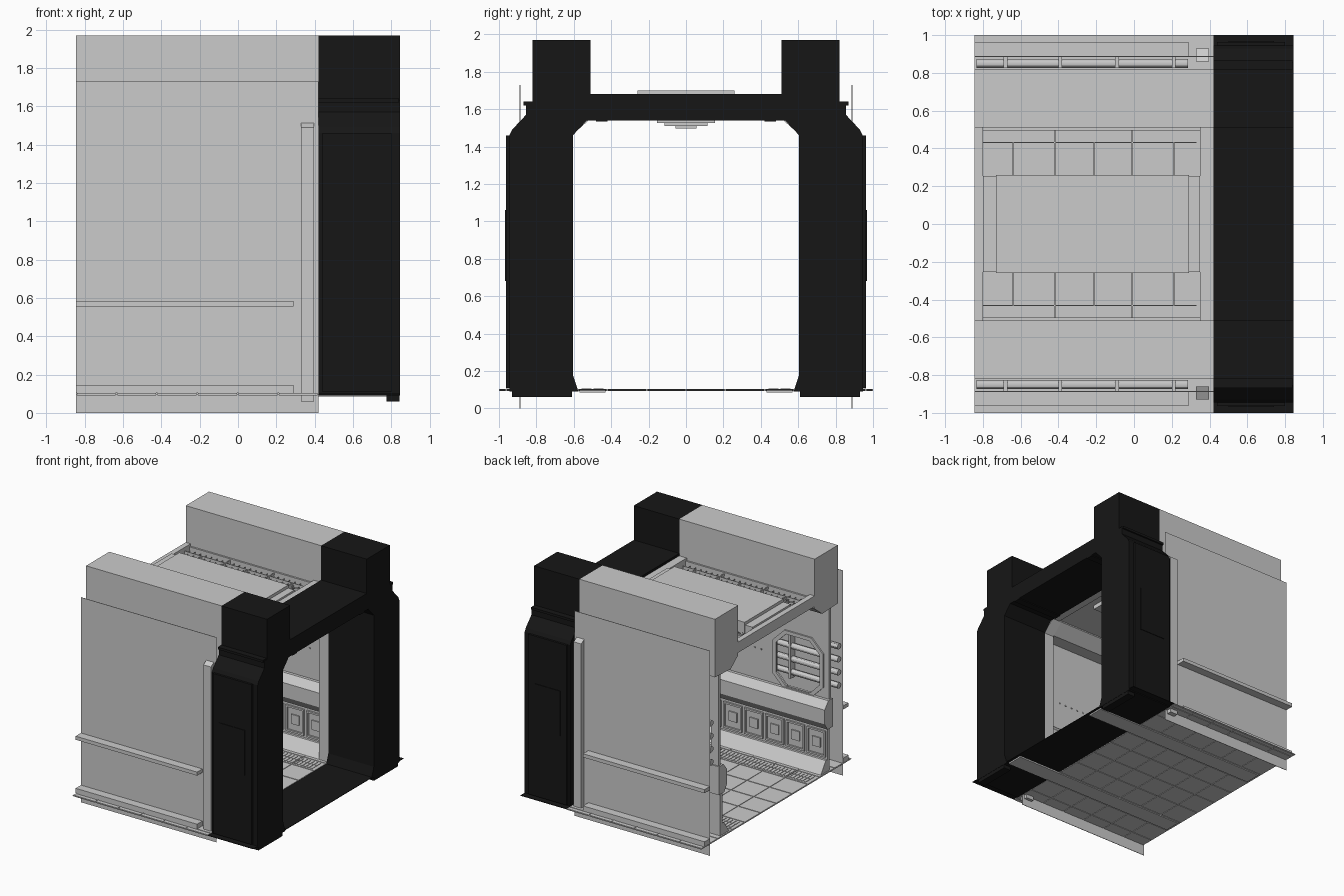
import bpy, bmesh, math
from mathutils import Vector

if "Cube" in bpy.data.objects:
    bpy.data.objects.remove(bpy.data.objects["Cube"])

black = bpy.data.materials.new("black_paint")
black.diffuse_color = (0.008, 0.008, 0.008, 1)
black.use_nodes = True
black.node_tree.nodes["Principled BSDF"].inputs["Base Color"].default_value = black.diffuse_color


def finish(name, bm, mat=None):
    bmesh.ops.recalc_face_normals(bm, faces=bm.faces[:])
    me = bpy.data.meshes.new(name)
    bm.to_mesh(me)
    bm.free()
    ob = bpy.data.objects.new(name, me)
    bpy.context.collection.objects.link(ob)
    if mat:
        me.materials.append(mat)
    return ob


def add_box(bm, x0, x1, y0, y1, z0, z1):
    r = bmesh.ops.create_cube(bm, size=1)
    for v in r["verts"]:
        v.co = Vector((x0 if v.co.x < 0 else x1, y0 if v.co.y < 0 else y1, z0 if v.co.z < 0 else z1))


def boxes(name, dims, mat=None, mirror=False):
    """One object from several boxes, optionally copied to the -y side."""
    bm = bmesh.new()
    for x0, x1, y0, y1, z0, z1 in dims:
        add_box(bm, x0, x1, y0, y1, z0, z1)
        if mirror:
            add_box(bm, x0, x1, -y1, -y0, z0, z1)
    return finish(name, bm, mat)


def prism(name, pts, x0, x1, mat=None, mirror=False):
    """Extrude a (y, z) outline along x."""
    bm = bmesh.new()
    for s in ((1, -1) if mirror else (1,)):
        f = bm.faces.new([bm.verts.new((x0, s * y, z)) for y, z in pts])
        r = bmesh.ops.extrude_face_region(bm, geom=[f])
        for v in r["geom"]:
            if isinstance(v, bmesh.types.BMVert):
                v.co.x = x1
    return finish(name, bm, mat)


def holed_plate(name, outer, inner, y0, y1):
    """Plate in the xz plane with a hole, on both sides of the corridor."""
    bm = bmesh.new()
    for s in (1, -1):
        edges = []
        for loop in (outer, inner):
            vs = [bm.verts.new((x, s * y0, z)) for x, z in loop]
            edges += [bm.edges.new((vs[i], vs[i - 1])) for i in range(len(vs))]
        g = bmesh.ops.triangle_fill(bm, edges=edges, use_beauty=True)["geom"]
        fs = [f for f in g if isinstance(f, bmesh.types.BMFace)]
        r = bmesh.ops.extrude_face_region(bm, geom=fs)
        for v in r["geom"]:
            if isinstance(v, bmesh.types.BMVert):
                v.co.y = s * y1
    return finish(name, bm)


def octagon(cx, cz, w, h, c):
    return [(cx - w, cz - h + c), (cx - w + c, cz - h), (cx + w - c, cz - h), (cx + w, cz - h + c),
            (cx + w, cz + h - c), (cx + w - c, cz + h), (cx - w + c, cz + h), (cx - w, cz + h - c)]


L, M, R = -0.845, 0.42, 0.845

# Black end arch
half = [(0.53, 1.54), (0.605, 1.46), (0.605, 0.18), (0.575, 0.09), (0.945, 0.09), (0.945, 1.46),
        (0.93, 1.49), (0.855, 1.57), (0.855, 1.63), (0.82, 1.63), (0.82, 1.97), (0.51, 1.97), (0.51, 1.68)]
prism("end_arch", half + [(-y, z) for y, z in reversed(half)], M, R, black)
boxes("arch_leg_plates", [(0.44, 0.80, 0.945, 0.963, 0.11, 1.46), (0.50, 0.74, 0.963, 0.968, 0.68, 1.06),
                          (M, 0.84, 0.82, 0.868, 1.62, 1.64), (M, R, 0.42, 0.48, 1.533, 1.545)], black, True)
boxes("arch_feet", [(0.775, 0.843, 0.61, 0.93, 0.06, 0.1)], black, True)
boxes("arch_threshold", [(M, R, -1, 1, 0.097, 0.102)], black)

# Outer side skins, ledges and pillar
boxes("outer_wall", [(L, M, 0.885, 0.889, 0, 1.73)], None, True)
boxes("outer_ledges", [(L, 0.29, 0.888, 0.96, 0.555, 0.585), (L, 0.29, 0.888, 0.96, 0.105, 0.145)], None, True)
bm = bmesh.new()
for s in (1, -1):
    add_box(bm, 0.328, 0.398, s * 0.93 if s < 0 else 0.86, -0.86 if s < 0 else 0.93, 0.06, 1.53)
for v in bm.verts:
    if v.co.z > 1 and abs(v.co.y) > 0.9:
        v.co.z = 1.49
finish("outer_pillar", bm)

# Upper side housings with chamfered underside
prism("roof_housing", [(0.51, 1.97), (0.82, 1.97), (0.82, 1.48), (0.61, 1.47), (0.51, 1.55)], L, M, None, True)

# Ceiling: base, raised panel, cross beams, lamp
boxes("ceiling_base", [(L + 0.03, M, -0.52, 0.52, 1.56, 1.59)])
boxes("ceiling_panel", [(-0.73, 0.29, -0.26, 0.26, 1.58, 1.70), (-0.80, 0.35, -0.255, 0.255, 1.58, 1.675)])
boxes("ceiling_beams", [(L, -0.80, -0.51, 0.51, 1.57, 1.66), (0.35, M, -0.51, 0.51, 1.55, 1.66)])
boxes("ceiling_lamp", [(-0.73, 0.29, -0.155, 0.155, 1.525, 1.56), (-0.68, 0.24, -0.115, 0.115, 1.51, 1.53),
                       (-0.6, 0.16, -0.055, 0.055, 1.497, 1.515)])

# Honeycomb roof grates with dividers
bm = bmesh.new()
r = 0.03
for s in (1, -1):
    for j in range(5):
        for i in range(21):
            cx = -0.765 + i * r * math.sqrt(3) + (j % 2) * r * math.sqrt(3) / 2
            cy = s * (0.292 + j * r * 1.5)
            if cx < 0.30:
                bm.faces.new([bm.verts.new((cx + r * math.sin(k * math.pi / 3),
                                            cy + r * math.cos(k * math.pi / 3), 1.615)) for k in range(6)])
cells = bm.faces[:]
bmesh.ops.inset_individual(bm, faces=cells, thickness=0.004)
bmesh.ops.delete(bm, geom=cells, context="FACES")
grate = finish("honeycomb_grate", bm)
grate.modifiers.new("thickness", "SOLIDIFY").thickness = 0.012
bars = [(x - 0.004, x + 0.004, 0.26, 0.43 if i % 2 == 0 else 0.5, 1.59, 1.63)
        for i, x in enumerate((-0.64, -0.42, -0.21, -0.01, 0.21))]
boxes("grate_dividers", bars + [(-0.80, 0.33, 0.428, 0.434, 1.59, 1.63), (-0.80, 0.35, 0.495, 0.51, 1.59, 1.64)], None, True)

# Floor sheet, tiles and slotted drain strips
step = (M - L) / 6
rows = [-1, -0.96, -0.78, -0.58, -0.42, -0.21, 0, 0.21, 0.42, 0.58, 0.78, 0.96, 1]
boxes("floor_sheet", [(L, M, -1, 1, 0.096, 0.099)])
boxes("floor_tiles", [(L + i * step + 0.004, L + (i + 1) * step - 0.004, a + 0.004, b - 0.004, z, z + 0.004)
                      for i in range(6) for a, b in zip(rows, rows[1:]) for z in (0.092, 0.099)])
boxes("floor_drains", [(-0.82, R - 0.02, 0.43, 0.57, 0.085, 0.097)] +
      [(-0.81 + i * 0.031, -0.793 + i * 0.031, y, y + 0.055, 0.1, 0.107)
       for i in range(39) for y in (0.44, 0.505)], None, True)

# Inner walls with octagonal pipe window
wall = [(-0.83, 0.5), (0.34, 0.5), (0.34, 1.5), (-0.83, 1.5)]
holed_plate("inner_wall", wall, octagon(-0.545, 0.93, 0.215, 0.23, 0.1), 0.725, 0.75)
holed_plate("window_frame", octagon(-0.545, 0.93, 0.235, 0.25, 0.108),
            octagon(-0.545, 0.93, 0.205, 0.22, 0.095), 0.712, 0.727)
boxes("wall_bolts", [(-0.2 + i * 0.06, -0.19 + i * 0.06, 0.718, 0.727, 0.95, 0.96) for i in range(7)], None, True)

# Console rail and patterned lower panel
prism("console_rail", [(0.76, 0.70), (0.70, 0.70), (0.65, 0.64), (0.65, 0.52), (0.69, 0.46), (0.76, 0.46)],
      -0.84, 0.34, None, True)
prism("lower_wall", [(0.70, 0.47), (0.73, 0.47), (0.73, 0.1), (0.61, 0.1), (0.68, 0.2), (0.70, 0.2)],
      -0.83, 0.34, None, True)
frames, w = [], 1.17 / 6
for i in range(6):
    x = -0.83 + i * w
    frames += [(x + 0.012, x + 0.026, 0.685, 0.70, 0.22, 0.44), (x + w - 0.026, x + w - 0.012, 0.685, 0.70, 0.22, 0.44),
               (x + 0.026, x + w - 0.026, 0.685, 0.70, 0.22, 0.235), (x + 0.026, x + w - 0.026, 0.685, 0.70, 0.425, 0.44),
               (x + 0.06, x + w - 0.06, 0.69, 0.70, 0.29, 0.37)]
boxes("lower_panel_frames", frames, None, True)

# Grey inner rib beside the arch
prism("inner_rib", [(0.51, 1.55), (0.61, 1.46), (0.61, 0.1), (0.75, 0.1), (0.75, 1.55)], 0.33, M, None, True)

# Pipes between inner and outer wall
bm = bmesh.new()
for s in (1, -1):
    for z in (0.77, 0.88, 0.99, 1.10):
        path = [(-0.835, 0.85), (0.285, 0.85)]
        res = bmesh.ops.create_cone(bm, cap_ends=True, segments=12, radius1=0.024, radius2=0.024, depth=1.12)
        for v in res["verts"]:
            v.co = Vector((v.co.z - 0.275, s * (0.85 + v.co.y), z + v.co.x))
    for x in (-0.69, -0.4, -0.1, 0.2):
        add_box(bm, x, x + 0.02, min(s * 0.825, s * 0.886), max(s * 0.825, s * 0.886), 0.72, 1.15)
pipes = finish("wall_pipes", bm)
bpy.context.view_layer.objects.active = pipes
pipes.select_set(True)
bpy.ops.object.shade_smooth_by_angle()
